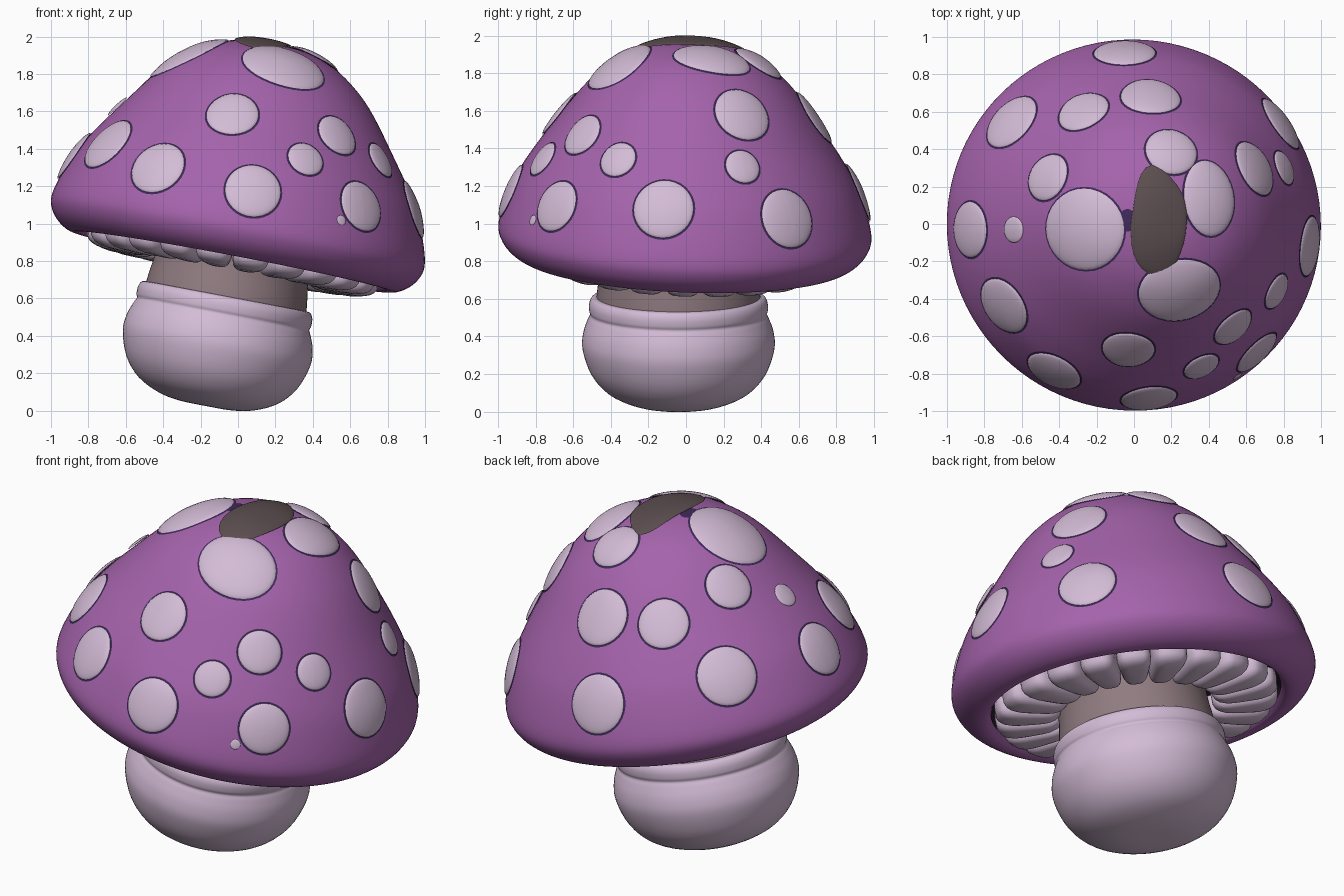
import bpy, bmesh, math
from mathutils import Vector, Matrix
from mathutils.bvhtree import BVHTree

if "Cube" in bpy.data.objects:
    bpy.data.objects.remove(bpy.data.objects["Cube"])


def material(name, r, g, b):
    m = bpy.data.materials.new(name)
    m.diffuse_color = (r, g, b, 1)
    m.use_nodes = True
    m.node_tree.nodes["Principled BSDF"].inputs["Base Color"].default_value = m.diffuse_color
    return m


PURPLE = material("cap purple", 0.375, 0.125, 0.41)
PALE = material("pale lilac", 0.65, 0.50, 0.67)
NECK = material("neck mauve", 0.28, 0.20, 0.22)
BROWN = material("dark brown", 0.105, 0.075, 0.078)
OUTLINE = material("outline violet", 0.05, 0.023, 0.10)
SHADE = material("underside dark", 0.025, 0.012, 0.03)

TILT = Matrix.Rotation(0.187, 4, 'Y')
CAP = (Matrix.Translation((-0.03, -0.012, 0.8)) @ Matrix.Rotation(-0.04, 4, 'X') @ TILT
       @ Matrix.Diagonal((1.012, 0.99, 1, 1)))
STEM = Matrix.Translation((-0.115, -0.04, 0.332)) @ TILT


def finish(name, bm, mats, matrix=Matrix()):
    bmesh.ops.remove_doubles(bm, verts=bm.verts, dist=1e-5)
    bm.transform(matrix)
    for f in bm.faces:
        f.smooth = True
    me = bpy.data.meshes.new(name)
    bm.to_mesh(me)
    bm.free()
    for m in mats:
        me.materials.append(m)
    ob = bpy.data.objects.new(name, me)
    bpy.context.collection.objects.link(ob)
    return ob


def smooth_profile(pts, steps=4):
    """Catmull-Rom curve through (radius, height) points."""
    p = [Vector(q) for q in pts]
    p = [p[0]] + p + [p[-1]]
    out = []
    for a, b, c, d in zip(p, p[1:], p[2:], p[3:]):
        for i in range(steps):
            t = i / steps
            out.append(0.5 * (2 * b + (c - a) * t + (2 * a - 5 * b + 4 * c - d) * t * t
                              + (3 * b - a - 3 * c + d) * t ** 3))
    return out + [p[-1]]


def lathe(name, pts, mats, matrix, seg=96, rule=None):
    """Revolve a bottom-to-top profile around the local z axis."""
    bm = bmesh.new()
    rings = []
    for r, z in smooth_profile(pts):
        r = max(r, 0)
        rings.append([bm.verts.new((r * math.cos(i * math.tau / seg),
                                    r * math.sin(i * math.tau / seg), z)) for i in range(seg)])
    for lo, hi in zip(rings, rings[1:]):
        for i in range(seg):
            j = (i + 1) % seg
            f = bm.faces.new((lo[i], lo[j], hi[j], hi[i]))
            if rule:
                f.material_index = rule(f.calc_center_median())
    return finish(name, bm, mats, matrix)


# Cap: tilted bell with a rolled lip and dark hollow underside
cap = lathe("cap", [(0, 0.07), (0.4, 0.07), (0.76, 0.07), (0.80, 0.03), (0.83, 0.0), (0.88, 0.0),
                    (0.94, 0.035), (0.985, 0.09), (1.003, 0.16), (0.978, 0.27), (0.915, 0.43),
                    (0.838, 0.56), (0.747, 0.69), (0.592, 0.90), (0.475, 1.02), (0.335, 1.115),
                    (0.16, 1.172), (0, 1.182)],
            [PURPLE, SHADE], CAP,
            rule=lambda c: int(c.z < 0.08 and c.xy.length < 0.80))

# Stem: round bulb with a collar, and the narrower neck
lathe("stem_bulb", [(0, -0.312), (0.14, -0.31), (0.26, -0.287), (0.38, -0.228), (0.465, -0.13),
                    (0.51, 0.0), (0.506, 0.09), (0.482, 0.16), (0.469, 0.188), (0.475, 0.21),
                    (0.474, 0.25), (0.457, 0.28), (0.42, 0.285)], [PALE], STEM)
lathe("stem_neck", [(0.44, 0.23), (0.432, 0.32), (0.415, 0.45), (0.41, 0.58)], [NECK], STEM)

# Gills: ring of boxy puffs under the cap
bm = bmesh.new()
GILLS = 22


def boxy(c):
    return math.copysign(abs(c) ** 0.6, c)


for k in range(GILLS):
    new = bmesh.ops.create_uvsphere(bm, u_segments=20, v_segments=12, radius=1)["verts"]
    turn = Matrix.Rotation(k * math.tau / GILLS, 3, 'Z')
    for v in new:
        r = 0.60 + 0.185 * boxy(v.co.x)
        w = math.pi / GILLS * r
        v.co = turn @ Vector((r, w * boxy(v.co.y), 0.04 + 0.11 * boxy(v.co.z) * (1.1 - 0.25 * r)))
finish("gills", bm, [PALE], CAP)

# Spots: domed patches draped over the cap
bm = bmesh.new()
bm.from_mesh(cap.data)
tree = BVHTree.FromBMesh(bm)
bm.free()


def drape(bm, x, y, rx, ry, base, dome, wobble=0.0, seg=32, rings=8):
    hit, n, _, _ = tree.ray_cast(Vector((x, y, 3)), Vector((0, 0, -1)))
    if n.z < 0:
        n = -n
    t1 = Vector((0, 1, 0)).cross(n).normalized()
    t2 = n.cross(t1)
    last = None
    for k in range(rings + 1):
        t = math.sin(k / rings * math.pi / 2)
        ring = []
        for i in range(seg):
            a = i * math.tau / seg
            s = t * (1 + wobble * math.cos(3 * a + 0.6) + wobble * math.sin(4 * a))
            p = hit + t1 * (rx * s * math.cos(a)) + t2 * (ry * s * math.sin(a))
            q = tree.ray_cast(p + n * 0.3, -n)[0] or p
            ring.append(bm.verts.new(q + n * (base + dome * math.sqrt(max(0, 1 - t * t)))))
        if last:
            for i in range(seg):
                j = (i + 1) % seg
                bm.faces.new((last[i], ring[i], ring[j], last[j]))
        last = ring


# (x, y, radius) as seen from the top
SPOTS = [(.08, -.935, .15), (-.43, -.79, .152), (-.03, -.67, .14), (.36, -.76, .10),
         (.53, -.55, .12), (.66, -.69, .14), (-.70, -.44, .16), (-.46, .25, .13),
         (.20, .39, .14), (-.27, .60, .14), (.09, .68, .16), (-.05, .92, .165),
         (-.66, .55, .165), (-.88, -.03, .15), (-.64, -.03, .07), (.65, .30, .155),
         (.80, .30, .095), (.79, .54, .16), (.945, -.12, .16), (.76, -.36, .10),
         (.55, -.81, .028)]
OVALS = [(.25, -.365, .225, .19), (-.275, -.03, .23, .218), (.405, .14, .15, .205)]
spots, outlines = bmesh.new(), bmesh.new()
for x, y, rx, ry in [(x, y, r, r) for x, y, r in SPOTS] + OVALS:
    drape(spots, x, y, rx, ry, 0.006, min(0.019, rx * 0.17))
    if rx > 0.08:
        drape(outlines, x, y, rx + 0.009, ry + 0.009, 0.003, 0)
# Dark mark beside the crown
drape(outlines, -0.035, 0.02, 0.045, 0.06, 0.003, 0)
finish("cap_spots", spots, [PALE])
finish("spot_outlines", outlines, [OUTLINE])

# Brown patch on the crown
bm = bmesh.new()
drape(bm, 0.13, 0.01, 0.15, 0.295, 0.009, 0.014, wobble=0.035)
finish("crown_patch", bm, [BROWN])
